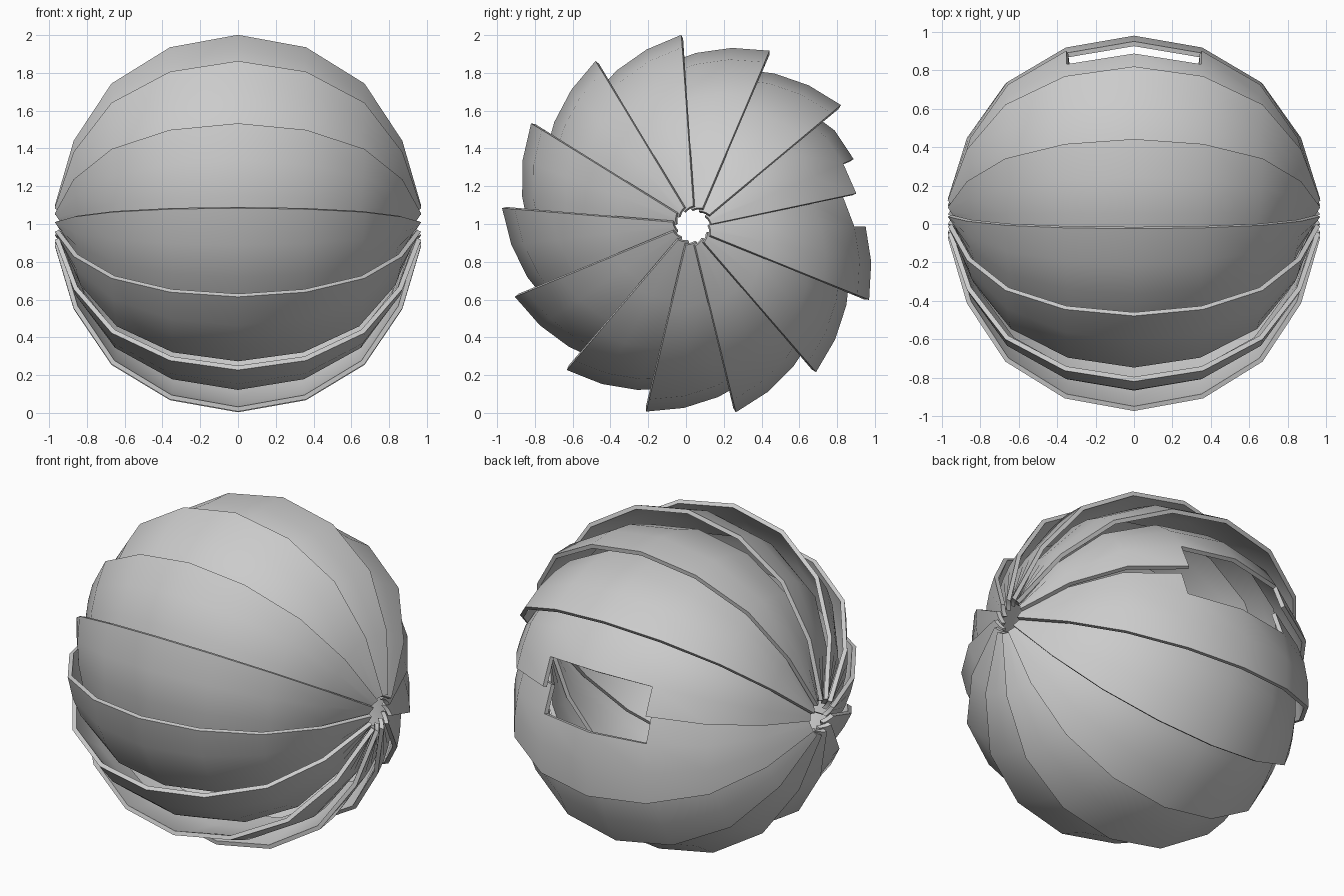
import bpy
from math import radians, sin, cos

if "Cube" in bpy.data.objects:
    bpy.data.objects.remove(bpy.data.objects["Cube"])

CY, CZ = 0.035, 0.99          # axis of the ball, running along x
HALF = [(0.0, 1.0), (0.36, 0.935), (0.67, 0.745), (0.87, 0.445), (0.97, 0.105)]
PROFILE = [(-x, r) for x, r in HALF[:0:-1]] + HALF   # pole-to-pole meridian
ROWS = [0, 11.3, 22.6, 34]    # angular steps across one petal
SPIRAL = [1.013, 0.967, 0.92, 0.873]   # petal sinks inward under its neighbour


def petal(name, angle, radii=SPIRAL, gap_row=None):
    """One curved, overlapping strip; gap_row drops its two middle panels."""
    a0 = radians(angle + 0.6)
    dy, dz = 0.011 * sin(a0), -0.011 * cos(a0)
    verts, faces = [], []
    for off, s in zip(ROWS, radii):
        a = a0 + radians(off)
        for x, r in PROFILE:
            verts.append((x * (1 - 0.3 * (1.013 - s)),
                          CY + dy + r * s * cos(a), CZ + dz + r * s * sin(a)))
    n = len(PROFILE)
    for i in range(len(ROWS) - 1):
        for j in range(n - 1):
            if i == gap_row and j in (n // 2 - 1, n // 2):
                continue
            k = i * n + j
            faces.append((k, k + n, k + n + 1, k + 1))
    me = bpy.data.meshes.new(name)
    me.from_pydata(verts, [], faces)
    # make the normals point outward
    p = me.polygons[0]
    if p.normal.dot(p.center - type(p.center)((0, CY, CZ))) < 0:
        me.flip_normals()
    ob = bpy.data.objects.new(name, me)
    bpy.context.collection.objects.link(ob)
    mod = ob.modifiers.new("thickness", 'SOLIDIFY')
    mod.thickness = 0.025
    mod.offset = -1
    bpy.ops.object.select_all(action='DESELECT')
    ob.select_set(True)
    bpy.context.view_layer.objects.active = ob
    bpy.ops.object.modifier_apply(modifier=mod.name)
    bpy.ops.object.shade_smooth_by_angle(angle=radians(30))


# regular petals; the last one has its inner row cut for the opening
for k in range(12):
    petal(f"petal_{k + 1}", 39.2 + 27.1 * k, gap_row=2 if k == 11 else None)

# flatter petal with the upper half of the opening
petal("opening_petal", 11.3, [0.945, 0.925, 0.91, 0.87], gap_row=0)
